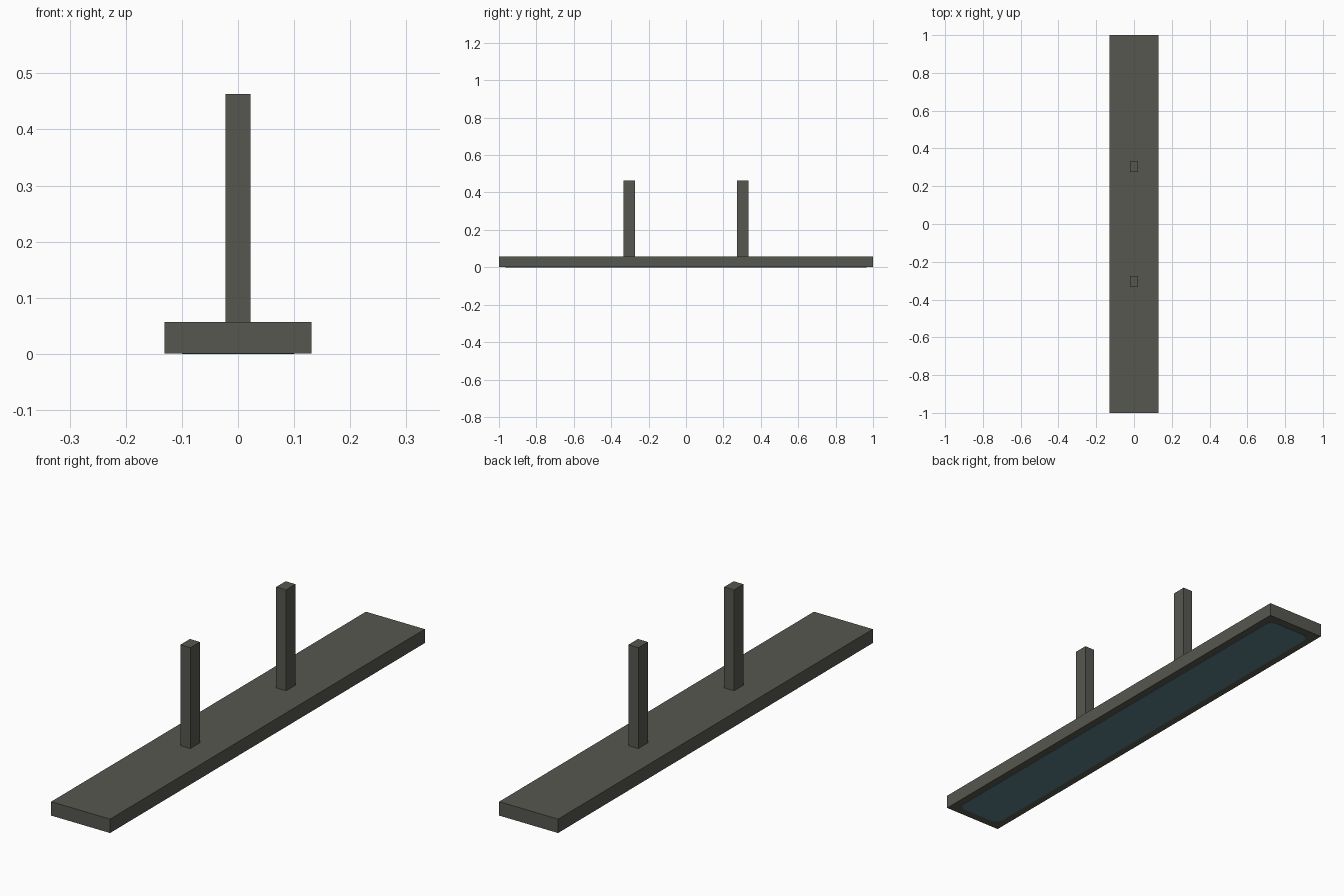
import bpy, bmesh, math

if "Cube" in bpy.data.objects:
    bpy.data.objects.remove(bpy.data.objects["Cube"])


def material(name, rgb):
    m = bpy.data.materials.new(name)
    m.diffuse_color = (*rgb, 1)
    m.use_nodes = True
    m.node_tree.nodes["Principled BSDF"].inputs["Base Color"].default_value = m.diffuse_color
    return m


METAL = material("dark grey metal", (0.095, 0.095, 0.082))
GLASS = material("blue grey diffuser", (0.107, 0.205, 0.25))


def finish(name, bm, mat):
    me = bpy.data.meshes.new(name)
    bmesh.ops.recalc_face_normals(bm, faces=bm.faces)
    bm.to_mesh(me)
    bm.free()
    me.materials.append(mat)
    ob = bpy.data.objects.new(name, me)
    bpy.context.collection.objects.link(ob)
    return ob


def box(name, hx, y, hy, z0, z1, mat):
    bm = bmesh.new()
    bmesh.ops.create_cube(bm, size=1)
    for v in bm.verts:
        v.co = (v.co.x * 2 * hx, y + v.co.y * 2 * hy, z0 + (v.co.z + 0.5) * (z1 - z0))
    return finish(name, bm, mat)


def rounded_plate(name, hx, hy, r, z0, z1, mat, steps=6):
    bm = bmesh.new()
    ring = []
    for i, (sx, sy) in enumerate([(1, 1), (-1, 1), (-1, -1), (1, -1)]):
        for k in range(steps + 1):
            a = math.pi / 2 * (i + k / steps)
            ring.append(bm.verts.new((sx * (hx - r) + r * math.cos(a),
                                      sy * (hy - r) + r * math.sin(a), z0)))
    face = bm.faces.new(ring)
    top = bmesh.ops.extrude_face_region(bm, geom=[face])["geom"]
    for v in top:
        if isinstance(v, bmesh.types.BMVert):
            v.co.z = z1
    return finish(name, bm, mat)


# Long flat lamp housing
box("housing", 0.131, 0, 1.0, 0.001, 0.057, METAL)

# Two hanging posts
for label, s in (("front", -1), ("back", 1)):
    box(label + "_post", 0.022, s * 0.304, 0.03, 0.057, 0.463, METAL)

# Light panel on the underside
rounded_plate("light_panel", 0.1, 0.965, 0.035, 0.0, 0.003, GLASS)
